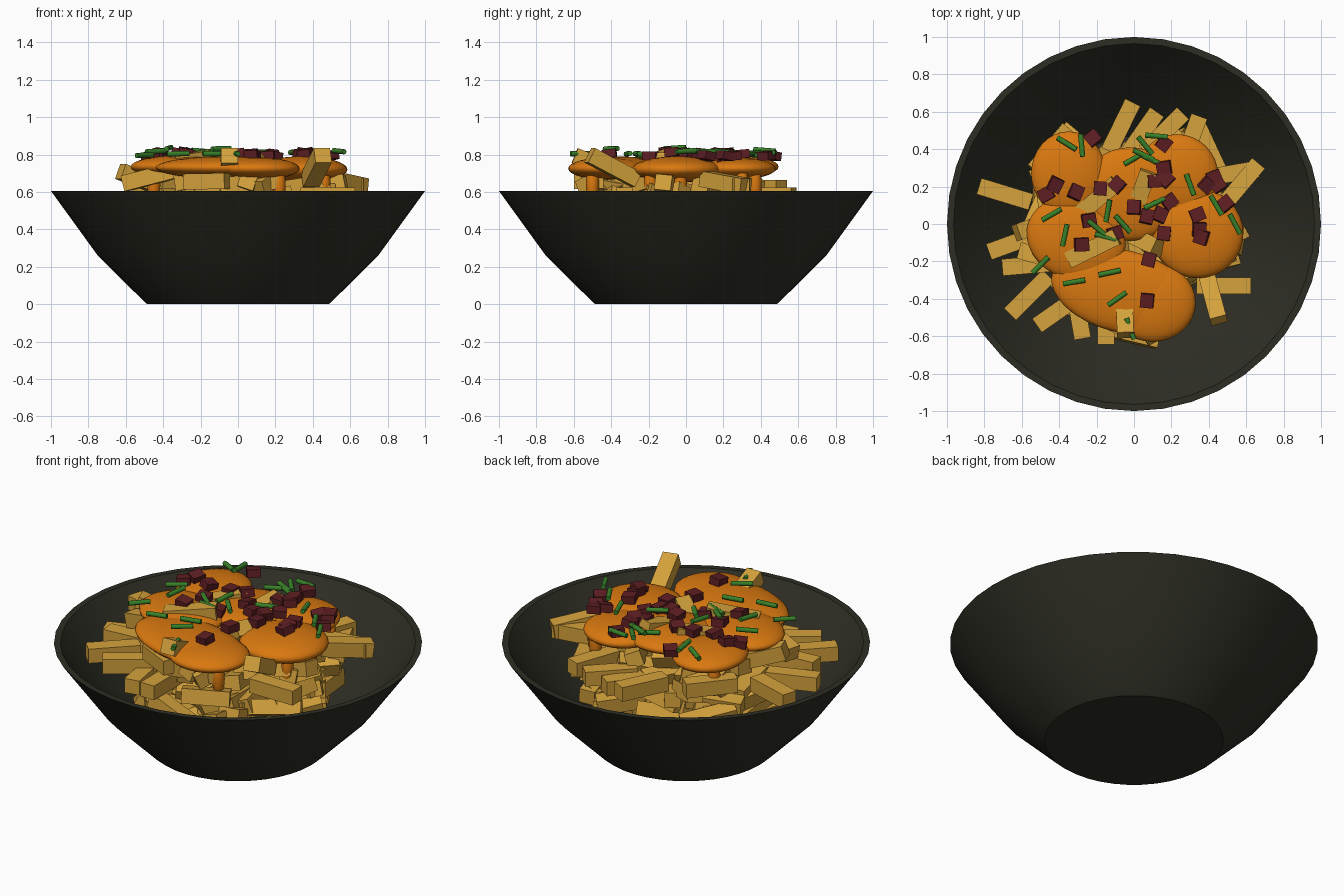
import bpy, bmesh, math, random
from mathutils import Matrix, Vector, Euler

if "Cube" in bpy.data.objects:
    bpy.data.objects.remove(bpy.data.objects["Cube"])

random.seed(7)

def material(name, rgb):
    m = bpy.data.materials.new(name)
    m.diffuse_color = (*rgb, 1)
    m.use_nodes = True
    m.node_tree.nodes["Principled BSDF"].inputs["Base Color"].default_value = m.diffuse_color
    return m

BLACK = material("charcoal bowl", (0.027, 0.027, 0.018))
GOLD = material("fried potato", (0.66, 0.36, 0.045))
ORANGE = material("melted cheese", (0.70, 0.19, 0.005))
RED = material("bacon red", (0.11, 0.013, 0.016))
GREEN = material("chive green", (0.04, 0.22, 0.022))

def finish(bm, name, mat, smooth=None):
    bmesh.ops.recalc_face_normals(bm, faces=bm.faces)
    me = bpy.data.meshes.new(name)
    bm.to_mesh(me)
    bm.free()
    me.materials.append(mat)
    ob = bpy.data.objects.new(name, me)
    bpy.context.collection.objects.link(ob)
    if smooth:
        bpy.ops.object.select_all(action='DESELECT')
        ob.select_set(True)
        bpy.context.view_layer.objects.active = ob
        bpy.ops.object.shade_smooth_by_angle(angle=math.radians(smooth))
    return ob

def place(x, y, z, yaw, pitch=0, roll=0, size=(1, 1, 1)):
    """Long axis is local x; positive pitch lifts its far end."""
    rot = Euler([math.radians(a) for a in (roll, -pitch, yaw)], 'XYZ').to_matrix().to_4x4()
    return Matrix.Translation((x, y, z)) @ rot @ Matrix.Diagonal((*size, 1))

# Bowl: closed double-walled profile spun around z
profile = [(0, 0), (0.485, 0), (0.50, 0.012), (0.75, 0.26), (1.0, 0.605),
           (0.965, 0.605), (0.72, 0.28), (0.47, 0.04), (0, 0.04)]
bm = bmesh.new()
vs = [bm.verts.new((r, 0, z)) for r, z in profile]
es = [bm.edges.new(p) for p in zip(vs, vs[1:])]
bmesh.ops.spin(bm, geom=vs + es, axis=(0, 0, 1), cent=(0, 0, 0),
               steps=40, angle=2 * math.pi, use_duplicate=False)
bmesh.ops.remove_doubles(bm, verts=bm.verts, dist=1e-4)
finish(bm, "bowl", BLACK, 30)

# Cheese: flattened overlapping puddles (x, y, z, rx, ry, rz, yaw)
puddles = [(-0.35, 0.27, 0.735, 0.20, 0.225, 0.06, 0),
           (-0.31, -0.08, 0.735, 0.27, 0.22, 0.06, -20),
           (-0.06, -0.36, 0.73, 0.39, 0.22, 0.06, -14),
           (0.10, -0.42, 0.725, 0.23, 0.21, 0.06, 0),
           (0.34, -0.05, 0.72, 0.245, 0.24, 0.07, 0),
           (0.23, 0.26, 0.725, 0.22, 0.22, 0.06, 0),
           (-0.02, 0.16, 0.73, 0.27, 0.25, 0.06, 0)]

bm = bmesh.new()
for x, y, z, rx, ry, rz, yaw in puddles:
    bmesh.ops.create_uvsphere(bm, u_segments=32, v_segments=16, radius=1,
                              matrix=place(x, y, z, yaw, size=(rx, ry, rz)))
finish(bm, "cheese", ORANGE, 60)

def cheese_top(px, py):
    """Height of the cheese surface, or None beyond its edge."""
    best = None
    for x, y, z, rx, ry, rz, yaw in puddles:
        a = math.radians(yaw)
        dx, dy = px - x, py - y
        u = (dx * math.cos(a) + dy * math.sin(a)) / rx
        v = (dy * math.cos(a) - dx * math.sin(a)) / ry
        if u * u + v * v < 1:
            h = z + rz * math.sqrt(1 - u * u - v * v)
            best = h if best is None else max(best, h)
    return best

# Cheese drips hanging from the puddle edges
bm = bmesh.new()
for x, y in [(0.46, -0.19), (0.50, -0.03), (0.34, 0.37), (0.40, 0.30),
             (-0.44, 0.36), (0.22, -0.50), (-0.45, -0.15)]:
    bmesh.ops.create_uvsphere(bm, u_segments=12, v_segments=10, radius=1,
                              matrix=place(x, y, 0.64, 0, size=(0.035, 0.035, 0.10)))
finish(bm, "cheese_drips", ORANGE, 60)

# Fries poking out around the pile (x, y, z, yaw, pitch)
rim_fries = [(-0.69, 0.16, 0.56, -17, 0), (-0.64, -0.10, 0.52, 20, 0),
             (-0.56, -0.22, 0.56, 5, 0), (-0.56, -0.38, 0.55, 45, 0),
             (-0.40, -0.46, 0.55, 35, 0), (-0.30, -0.47, 0.50, 100, 0),
             (-0.15, -0.50, 0.52, 90, 0), (0.42, -0.39, 0.73, -75, 27),
             (0.48, -0.33, 0.58, 0, 0), (0.57, 0.21, 0.65, 50, -8),
             (0.52, 0.27, 0.63, 10, 0), (-0.07, 0.52, 0.56, 64, 0),
             (0.04, 0.48, 0.54, 55, 0), (0.16, 0.49, 0.56, 45, 0),
             (0.30, 0.44, 0.58, 70, 0), (0.40, 0.40, 0.55, 115, 0),
             (-0.44, 0.40, 0.62, 50, 0), (-0.50, 0.00, 0.66, 20, -20),
             (-0.47, -0.18, 0.68, 165, -14)]
# Fries breaking through the cheese
top_fries = [(-0.22, -0.13, 0.77, 26, 8), (0.07, -0.10, 0.72, -25, 42),
             (0.03, 0.15, 0.75, 70, 12), (-0.20, 0.13, 0.75, 40, 10),
             (-0.05, -0.46, 0.74, -88, 22)]
bm = bmesh.new()
for f in rim_fries + top_fries:
    long = 0.18 if f[4] > 40 else 0.29
    bmesh.ops.create_cube(bm, size=1, matrix=place(*f, size=(long, 0.09, 0.085)))
finish(bm, "outer_fries", GOLD)

# Buried fries, kept under the cheese outline
bm = bmesh.new()
made = 0
while made < 170:
    x, y = random.uniform(-0.6, 0.6), random.uniform(-0.65, 0.55)
    yaw = random.uniform(0, 180)
    d = Vector((math.cos(math.radians(yaw)), math.sin(math.radians(yaw)))) * 0.13
    if cheese_top(x + d.x, y + d.y) is None or cheese_top(x - d.x, y - d.y) is None:
        continue
    m = place(x, y, random.uniform(0.25, 0.66), yaw, random.uniform(-14, 14),
              random.uniform(-30, 30), (random.uniform(0.24, 0.32), 0.09, 0.085))
    bmesh.ops.create_cube(bm, size=1, matrix=m)
    made += 1
finish(bm, "buried_fries", GOLD)

# Bacon bits scattered on the cheese
bacon = [(-0.22, 0.46), (-0.42, 0.21), (-0.47, 0.16), (-0.31, 0.17), (-0.18, 0.19),
         (-0.09, 0.21), (0.00, 0.09), (-0.24, 0.02), (-0.28, -0.11), (-0.10, -0.05),
         (0.16, 0.43), (0.16, 0.30), (0.11, 0.23), (0.17, 0.24), (0.19, 0.12),
         (0.07, 0.04), (0.14, 0.05), (0.16, -0.05), (0.08, -0.19), (0.07, -0.41),
         (0.34, 0.05), (0.35, -0.03), (0.36, -0.07), (0.39, 0.21), (0.43, 0.25),
         (0.45, 0.21), (0.49, 0.11)]
bm = bmesh.new()
for x, y in bacon:
    z = max(cheese_top(x, y) or 0, 0.775) + 0.018
    bmesh.ops.create_cube(bm, size=1, matrix=place(
        x, y, z, random.uniform(0, 90), random.uniform(-12, 12),
        random.uniform(-12, 12), (0.075, 0.07, 0.045)))
finish(bm, "bacon_bits", RED)

# Chopped chives (x, y, yaw)
chives = [(-0.36, 0.43, -32), (-0.28, 0.42, -85), (-0.44, 0.05, 30), (-0.37, -0.06, 78),
          (-0.50, -0.22, 45), (-0.32, -0.31, 10), (-0.13, -0.26, 12), (-0.09, -0.40, 35),
          (-0.02, -0.56, -70), (-0.14, 0.07, 80), (-0.06, 0.00, -48), (-0.20, -0.02, -40),
          (-0.15, -0.07, -15), (0.11, 0.11, 25), (0.12, 0.47, -5), (0.06, 0.42, -50),
          (0.00, 0.35, 30), (0.05, 0.37, -25), (0.10, 0.34, -25), (0.30, 0.21, -70),
          (0.44, 0.10, -60), (0.54, 0.00, -62)]
bm = bmesh.new()
for x, y, yaw in chives:
    z = max(cheese_top(x, y) or 0, 0.785) + random.uniform(0.01, 0.045)
    m = place(x, y, z, yaw, random.uniform(-5, 5)) @ Matrix.Rotation(math.pi / 2, 4, 'Y')
    bmesh.ops.create_cone(bm, cap_ends=True, segments=8, radius1=0.014, radius2=0.014,
                          depth=0.12, matrix=m)
finish(bm, "chives", GREEN, 50)
